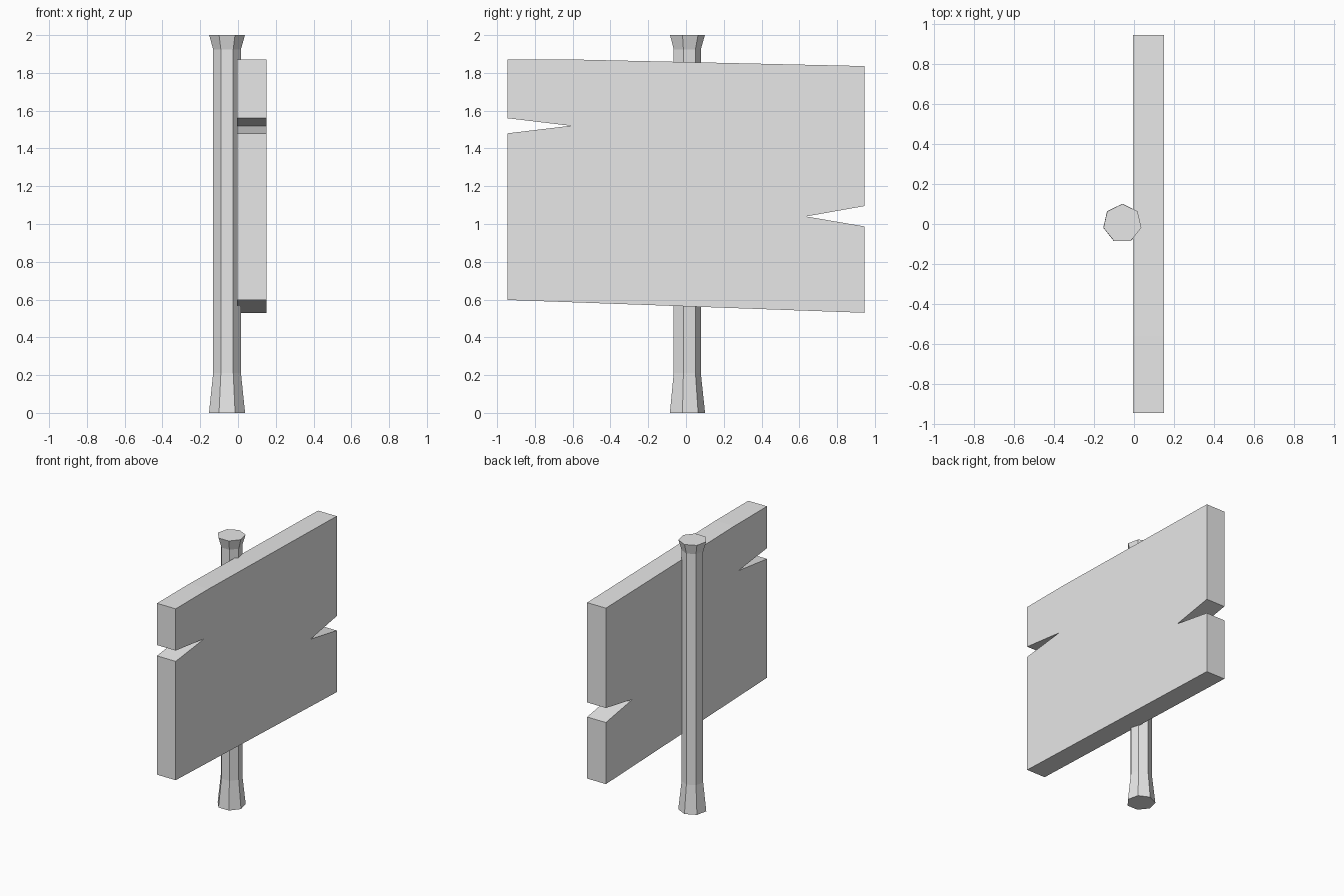
import bpy, bmesh, math

cube = bpy.data.objects.get("Cube")
if cube:
    bpy.data.objects.remove(cube, do_unlink=True)

grey = bpy.data.materials.new("plain_grey")
grey.use_nodes = True
colour = (0.8, 0.8, 0.8, 1)
grey.diffuse_color = colour
grey.node_tree.nodes["Principled BSDF"].inputs["Base Color"].default_value = colour


def finish(bm, name):
    bmesh.ops.recalc_face_normals(bm, faces=bm.faces[:])
    mesh = bpy.data.meshes.new(name)
    bm.to_mesh(mesh)
    bm.free()
    mesh.materials.append(grey)
    obj = bpy.data.objects.new(name, mesh)
    bpy.context.collection.objects.link(obj)
    return obj


def make_post(name, centre, sides, profile):
    """Loft polygon rings through (radius, height) pairs and cap both ends."""
    bm = bmesh.new()
    rings = []
    for radius, z in profile:
        angles = [math.pi / 2 + math.tau * i / sides for i in range(sides)]
        rings.append([bm.verts.new((centre[0] + radius * math.cos(a),
                                    centre[1] + radius * math.sin(a), z))
                      for a in angles])
    for low, high in zip(rings, rings[1:]):
        for i in range(sides):
            j = (i + 1) % sides
            bm.faces.new((low[i], low[j], high[j], high[i]))
    bm.faces.new(rings[0])
    bm.faces.new(rings[-1])
    return finish(bm, name)


def make_board(name, outline, x_back, x_front):
    """Extrude a (y, z) outline along x."""
    bm = bmesh.new()
    face = bm.faces.new([bm.verts.new((x_back, y, z)) for y, z in outline])
    extruded = bmesh.ops.extrude_face_region(bm, geom=[face], use_keep_orig=True)
    moved = [g for g in extruded["geom"] if isinstance(g, bmesh.types.BMVert)]
    bmesh.ops.translate(bm, verts=moved, vec=(x_front - x_back, 0, 0))
    return finish(bm, name)


# Seven-sided post, flared at the foot and the top
make_post("post", (-0.058, 0.003), 7,
          [(0.098, 0), (0.0755, 0.21), (0.0755, 1.925), (0.097, 2)])

# Slanted sign board with a split in each end
half = 0.945
make_board("sign_board", [
    (-half, 1.87), (-0.56, 1.87), (half, 1.836),
    (half, 1.095), (0.635, 1.04), (half, 0.987),
    (half, 0.53), (-half, 0.598),
    (-half, 1.48), (-0.61, 1.52), (-half, 1.56)], -0.004, 0.15)
